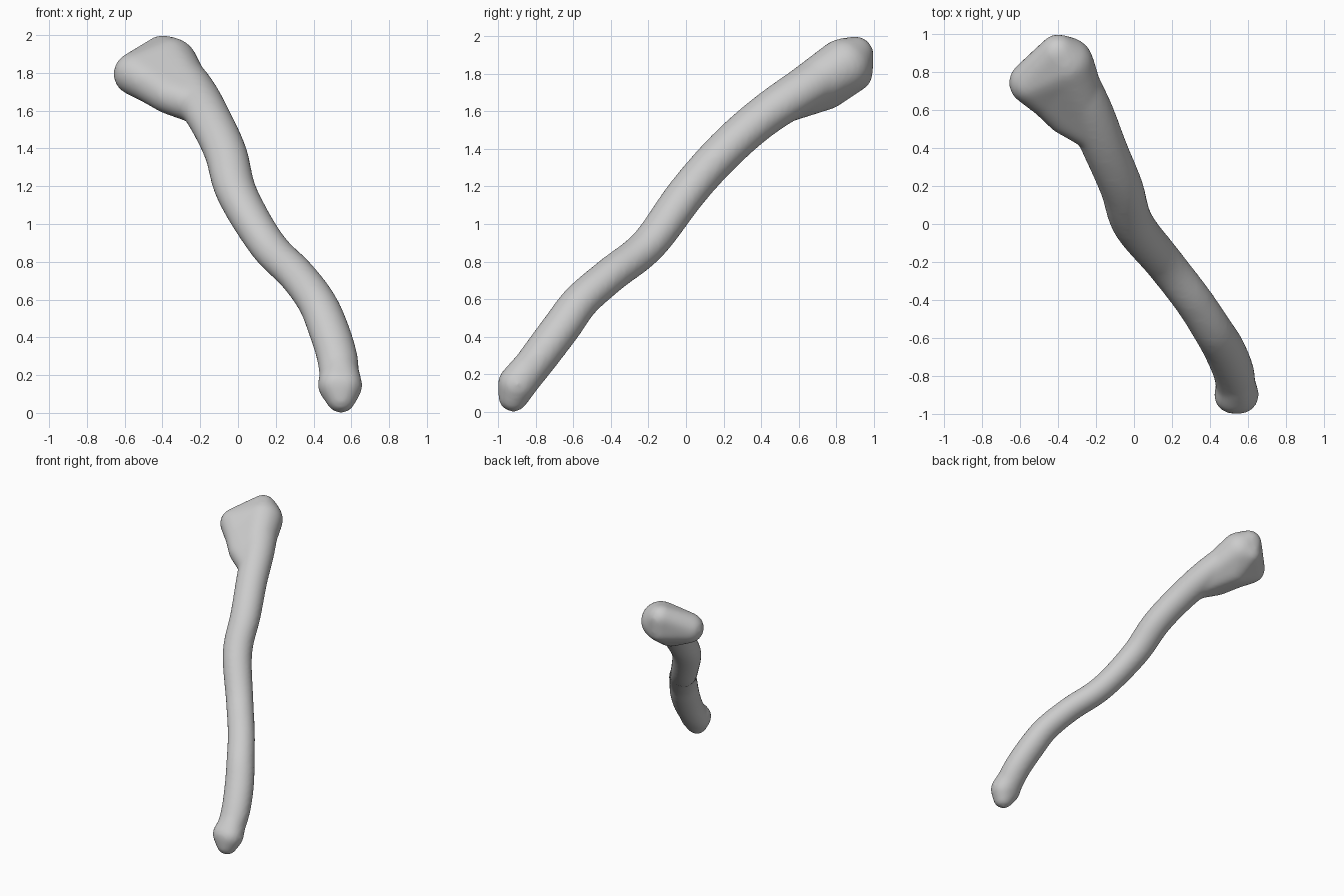
import bpy, bmesh
from math import cos, sin, tau
from mathutils import Vector, Matrix

cube = bpy.data.objects.get("Cube")
if cube:
    bpy.data.objects.remove(cube, do_unlink=True)

# Pale grey material
grey = bpy.data.materials.new("pale_grey")
grey.use_nodes = True
colour = (0.6, 0.6, 0.6, 1)
grey.diffuse_color = colour
for node in grey.node_tree.nodes:
    if node.type == 'BSDF_PRINCIPLED':
        node.inputs["Base Color"].default_value = colour

SIDES = 24
STEPS = 6
EXTRA = 0.004  # allowance for the later softening


def link(name, data):
    obj = bpy.data.objects.new(name, data)
    bpy.context.scene.collection.objects.link(obj)
    return obj


def smooth_path(points):
    """Catmull-Rom samples through the points, radii included."""
    pts = [Vector(p) for p in points]
    pts = [2 * pts[0] - pts[1]] + pts + [2 * pts[-1] - pts[-2]]
    out = []
    for a, b, c, d in zip(pts, pts[1:], pts[2:], pts[3:]):
        for i in range(STEPS):
            t = i / STEPS
            out.append(b + (c - a) * t / 2
                       + (2 * a - 5 * b + 4 * c - d) * t * t / 2
                       + (3 * b - a - 3 * c + d) * t ** 3 / 2)
    return out + [pts[-2]]


def add_tube(bm, points, widen):
    """Loft an oval tube, wider sideways than it is deep."""
    line = smooth_path(points)
    rings = []
    for i, p in enumerate(line):
        ahead = line[min(i + 1, len(line) - 1)]
        behind = line[max(i - 1, 0)]
        along = (ahead - behind).to_3d().normalized()
        side = along.cross(Vector((0, 0, 1))).normalized()
        up = side.cross(along)
        r = p[3] + EXTRA
        rings.append([bm.verts.new(p.to_3d() + side * cos(k * tau / SIDES) * r * widen
                                   + up * sin(k * tau / SIDES) * r)
                      for k in range(SIDES)])
    for low, high in zip(rings, rings[1:]):
        for k in range(SIDES):
            n = (k + 1) % SIDES
            bm.faces.new((low[k], low[n], high[n], high[k]))
    bm.faces.new(rings[0][::-1])
    bm.faces.new(rings[-1])


def add_hull(bm, balls):
    """Add the convex skin stretched around balls given as x, y, z, radius."""
    part = bmesh.new()
    for x, y, z, r in balls:
        bmesh.ops.create_icosphere(part, subdivisions=3, radius=r + EXTRA,
                                   matrix=Matrix.Translation((x, y, z)))
    points = [v.co.copy() for v in part.verts]
    part.free()
    skin = bmesh.new()
    for p in points:
        skin.verts.new(p)
    bmesh.ops.convex_hull(skin, input=skin.verts)
    loose = [v for v in skin.verts if not v.link_faces]
    bmesh.ops.delete(skin, geom=loose, context='VERTS')
    bmesh.ops.recalc_face_normals(skin, faces=skin.faces)
    mesh = bpy.data.meshes.new("skin")
    skin.to_mesh(mesh)
    skin.free()
    bm.from_mesh(mesh)
    bpy.data.meshes.remove(mesh)


bm = bmesh.new()

# Shaft: centre line from the lower end up, with a depth radius at each point
add_tube(bm, [
    (.54, -.89, .15, .093), (.525, -.78, .295, .097), (.475, -.66, .455, .098),
    (.415, -.56, .59, .094), (.31, -.40, .73, .091), (.155, -.20, .89, .092),
    (-.005, .00, 1.16, .099), (-.065, .19, 1.375, .102), (-.15, .39, 1.555, .105),
    (-.24, .60, 1.70, .113), (-.35, .80, 1.82, .122),
], 1.08)
bmesh.ops.recalc_face_normals(bm, faces=bm.faces)

# Upper head: broad back lobe joined to the side lobe
back_lobe = (-.36, .84, 1.84, .146)
middle = (-.38, .74, 1.74, .130)
bridge = (-.455, .665, 1.74, .102)
add_hull(bm, [back_lobe, middle, bridge, (-.40, .90, 1.90, .097),
              (-.40, .90, 1.80, .091), (-.545, .745, 1.795, .112)])

# Neck: swelling under the head that runs down into the shaft
add_hull(bm, [back_lobe, middle, bridge, (-.365, .57, 1.68, .095),
              (-.20, .48, 1.625, .098)])

# Lower knob: blunt tip with slight side swellings
add_hull(bm, [(.545, -.92, .078, .076), (.522, -.90, .150, .098),
              (.558, -.90, .145, .098), (.54, -.84, .22, .096)])

raw = bpy.data.meshes.new("bone")
bm.to_mesh(raw)
bm.free()
bone = link("bone", raw)
raw.materials.append(grey)

# Fuse everything and soften the joins
remesh = bone.modifiers.new("fuse", 'REMESH')
remesh.mode = 'VOXEL'
remesh.voxel_size = 0.014
remesh.use_smooth_shade = True
soften = bone.modifiers.new("soften", 'SMOOTH')
soften.factor = 0.5
soften.iterations = 16
